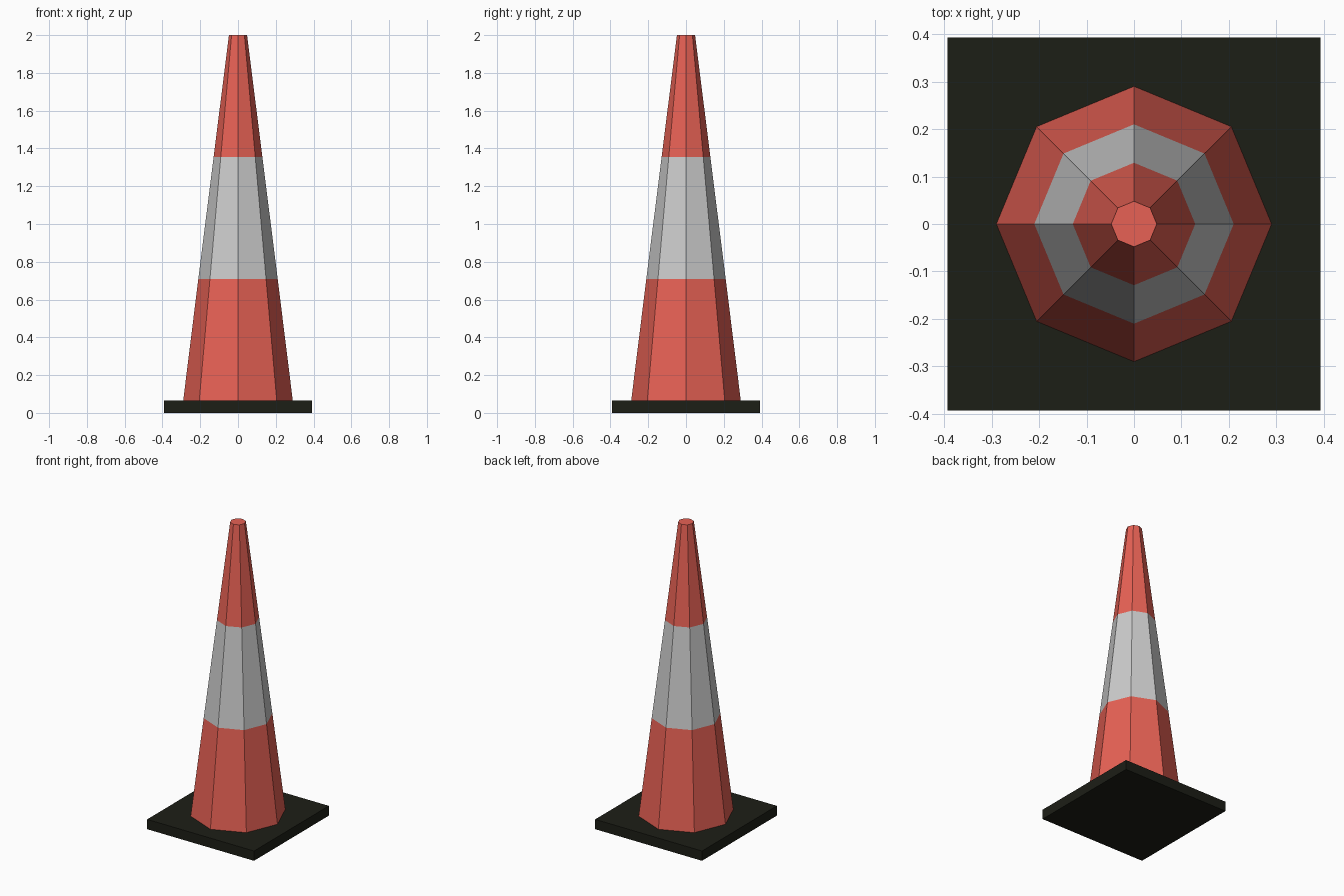
import bpy, bmesh
from math import cos, sin, tau

if "Cube" in bpy.data.objects:
    bpy.data.objects.remove(bpy.data.objects["Cube"])

SIDES = 8
BASE_HALF, BASE_H = 0.393, 0.065
# (radius, height) of each ring of the tapered body
RINGS = [(0.29, BASE_H), (0.21, 0.71), (0.129, 1.355), (0.048, 2.0)]


def material(name, rgb):
    m = bpy.data.materials.new(name)
    m.diffuse_color = (*rgb, 1)
    m.use_nodes = True
    m.node_tree.nodes["Principled BSDF"].inputs["Base Color"].default_value = m.diffuse_color
    return m


def add_object(name, bm, mats):
    bmesh.ops.recalc_face_normals(bm, faces=bm.faces)
    mesh = bpy.data.meshes.new(name)
    bm.to_mesh(mesh)
    bm.free()
    for m in mats:
        mesh.materials.append(m)
    obj = bpy.data.objects.new(name, mesh)
    bpy.context.collection.objects.link(obj)
    return obj


red = material("red_plastic", (0.8, 0.12, 0.09))
grey = material("reflective_band", (0.55, 0.55, 0.55))
black = material("black_rubber", (0.012, 0.013, 0.008))

# Square rubber foot
bpy.ops.mesh.primitive_cube_add(size=1, location=(0, 0, BASE_H / 2))
foot = bpy.context.object
foot.name = "base_plate"
foot.scale = (2 * BASE_HALF, 2 * BASE_HALF, BASE_H)
bpy.ops.object.transform_apply(location=False, rotation=False, scale=True)
foot.data.materials.append(black)

# Eight-sided cone body: red, grey, red bands
bm = bmesh.new()
rings = [[bm.verts.new((r * cos(tau * i / SIDES), r * sin(tau * i / SIDES), z))
          for i in range(SIDES)] for r, z in RINGS]
for band, (lo, hi) in enumerate(zip(rings, rings[1:])):
    for i in range(SIDES):
        j = (i + 1) % SIDES
        face = bm.faces.new((lo[i], lo[j], hi[j], hi[i]))
        face.material_index = band % 2
bm.faces.new(rings[-1])
bm.faces.new(rings[0][::-1])
add_object("cone_body", bm, [red, grey])
